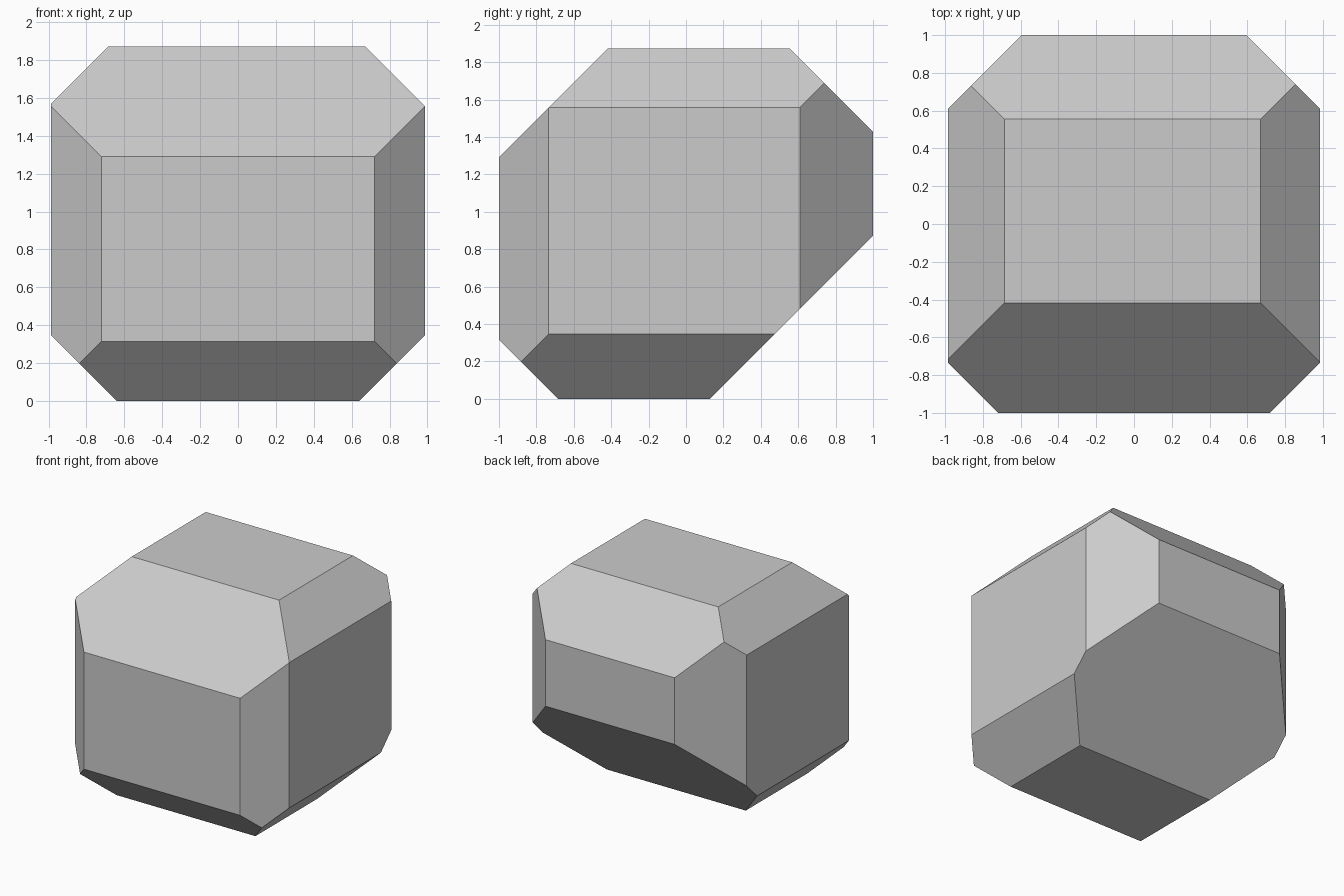
import bpy, bmesh
from mathutils import Vector, Matrix

if "Cube" in bpy.data.objects:
    bpy.data.objects.remove(bpy.data.objects["Cube"])

W, D, H = 0.986, 1.0, 1.872   # half width, half depth, height

# Diagonal cuts: direction and offset along that direction (n . p = offset)
CUTS = [
    # upright corners
    ((1, -1, 0), 1.72), ((-1, -1, 0), 1.72),
    ((1, 1, 0), 1.595), ((-1, 1, 0), 1.595),
    # top edges
    ((0, -1, 1), 2.29), ((0, 1, 1), 2.427),
    ((1, 0, 1), 2.543), ((-1, 0, 1), 2.558),
    # bottom edges
    ((0, -1, -1), 0.685), ((0, 1, -1), 0.127),
    ((1, 0, -1), 0.64), ((-1, 0, -1), 0.64),
]


def slice_off(bm, normal, offset):
    """Cut away everything beyond the plane and cap the opening."""
    n = Vector(normal)
    cut = bmesh.ops.bisect_plane(
        bm, geom=bm.verts[:] + bm.edges[:] + bm.faces[:], dist=1e-5,
        plane_co=n * (offset / n.length_squared), plane_no=n, clear_outer=True)
    rim = [e for e in cut["geom_cut"] if isinstance(e, bmesh.types.BMEdge)]
    bmesh.ops.contextual_create(bm, geom=rim)


# Faceted block: a box with all twelve edges sliced at 45 degrees
bm = bmesh.new()
bmesh.ops.create_cube(bm, size=1, matrix=Matrix.Translation((0, 0, H / 2))
                      @ Matrix.Diagonal((2 * W, 2 * D, H, 1)))
for normal, offset in CUTS:
    slice_off(bm, normal, offset)
bmesh.ops.recalc_face_normals(bm, faces=bm.faces[:])

mesh = bpy.data.meshes.new("faceted_block")
bm.to_mesh(mesh)
bm.free()
bpy.context.collection.objects.link(bpy.data.objects.new("faceted_block", mesh))
